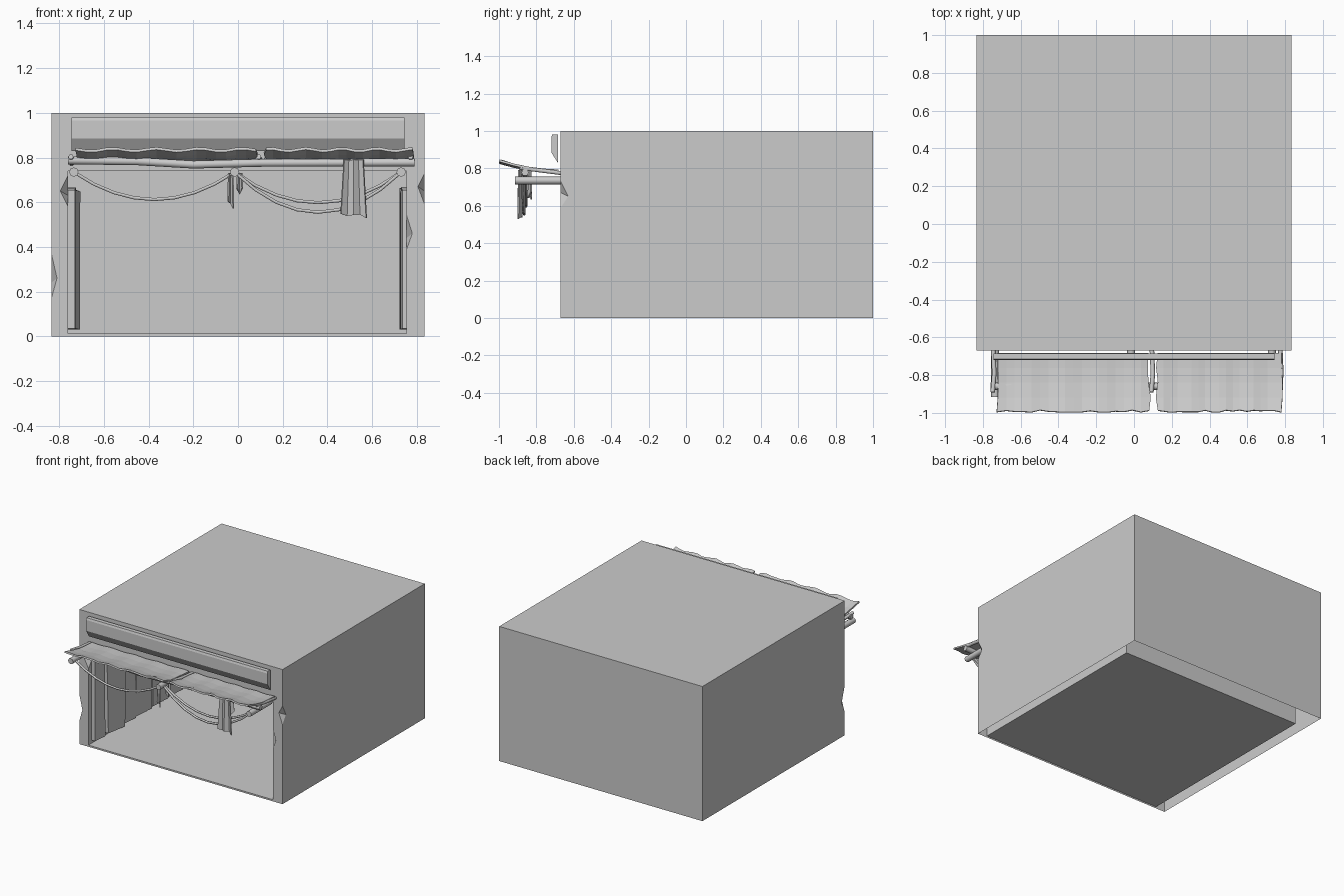
import bpy, bmesh, math, random
from mathutils import Vector

if "Cube" in bpy.data.objects:
    bpy.data.objects.remove(bpy.data.objects["Cube"])

random.seed(4)
F, B, RB = -0.67, 1.0, 0.82          # front plane, back plane, room back
FLOOR, CEIL, XL, XR = 0.012, 0.74, -0.76, 0.755


def finish(bm, name, thick=0):
    bmesh.ops.remove_doubles(bm, verts=bm.verts, dist=1e-4)
    bmesh.ops.recalc_face_normals(bm, faces=bm.faces)
    me = bpy.data.meshes.new(name)
    bm.to_mesh(me)
    bm.free()
    ob = bpy.data.objects.new(name, me)
    bpy.context.collection.objects.link(ob)
    if thick:
        m = ob.modifiers.new("thickness", 'SOLIDIFY')
        m.thickness, m.offset = thick, 0
    return ob


def face(bm, pts):
    return bm.faces.new([bm.verts.new(p) for p in pts])


def prism(name, profile, place):
    """Closed solid from a 2D profile; place(u, v, end) gives the 3D point."""
    bm = bmesh.new()
    ends = [[place(u, v, e) for u, v in profile] for e in (0, 1)]
    face(bm, ends[0])
    face(bm, ends[1])
    n = len(profile)
    for i in range(n):
        j = (i + 1) % n
        face(bm, [ends[0][i], ends[0][j], ends[1][j], ends[1][i]])
    return finish(bm, name)


def tube(name, pts, r, res=1):
    cu = bpy.data.curves.new(name, 'CURVE')
    cu.dimensions, cu.bevel_depth, cu.bevel_resolution = '3D', r, res
    cu.use_fill_caps = True
    sp = cu.splines.new('POLY')
    sp.points.add(len(pts) - 1)
    for p, co in zip(sp.points, pts):
        p.co = (*co, 1)
    ob = bpy.data.objects.new(name, cu)
    bpy.context.collection.objects.link(ob)
    return ob


# Building shell: hollow room in an open-bottomed box, with chipped corners
bm = bmesh.new()


def jamb(xo, xi, outer, inner):
    """Pier beside the opening; a chip is (x_peak, [(z_low, z_peak, z_high)])."""
    front_edges = []
    for x, depth, z0, z1, chip in ((xo, B, 0, 1, outer), (xi, RB, FLOOR, CEIL, inner)):
        px, zs = chip
        front, side = [], []
        for a, m, b in zs:
            front += [(x, F, a), (px, F, m), (x, F, b)]
            q = (x, F + 0.04, m - 0.02)
            side += [(x, F, a), q, (x, F, b)]
            face(bm, [(x, F, a), (px, F, m), q])
            face(bm, [(x, F, b), (px, F, m), q])
        face(bm, [(x, F, z0)] + side + [(x, F, z1), (x, depth, z1), (x, depth, z0)])
        front_edges.append(front)
    o, i = front_edges
    face(bm, [(xo, F, 0)] + o + [(xo, F, 1), (xi, F, 1), (xi, F, CEIL)] + i[::-1]
         + [(xi, F, FLOOR), (xi, F, 0)])


jamb(-0.835, XL, (-0.81, [(0.17, 0.26, 0.37)]), (-0.795, [(0.58, 0.65, 0.72)]))
jamb(0.835, XR, (0.805, [(0.59, 0.67, 0.73)]), (0.78, [(0.39, 0.46, 0.54)]))


def rect(x0, x1, y0, y1, z0, z1):
    if z0 == z1:
        face(bm, [(x0, y0, z0), (x1, y0, z0), (x1, y1, z0), (x0, y1, z0)])
    else:
        face(bm, [(x0, y0, z0), (x1, y0, z0), (x1, y0, z1), (x0, y0, z1)])


rect(XL, XR, F, F, CEIL, 1)
rect(XL, XR, F, F, 0, FLOOR)
rect(-0.835, 0.835, F, B, 1, 1)
rect(-0.835, 0.835, B, B, 0, 1)
rect(XL, XR, F, RB, FLOOR, FLOOR)
rect(XL, XR, F, RB, CEIL, CEIL)
rect(XL, XR, RB, RB, FLOOR, CEIL)
finish(bm, "building_shell")

# Board over the opening with a slanted lower edge
prism("header_board", [(-0.685, 0.98), (-0.715, 0.98), (-0.72, 0.965), (-0.72, 0.885), (-0.685, 0.83)],
      lambda u, v, e: (-0.745 + 1.49 * e, u, v))

# Worn boards lining the side walls
for side, wall, reach, thick in (("left", XL, 0.03, 0.03), ("right", XR, -0.012, -0.02)):
    y = -0.63
    for k in range(8):
        w = random.uniform(0.1, 0.19)
        tilt = random.uniform(0, reach)
        j = [random.uniform(-0.015, 0.015) for _ in range(4)]
        prof = [(y + j[0], 0.035), (y + w + j[1], 0.03), (y + w + j[2], 0.655 + j[3]), (y + j[3], 0.655)]
        prism(f"{side}_wall_board_{k}", prof,
              lambda u, v, e: (wall + e * (thick + tilt * (u - y) / w), u, v))
        y += w + 0.02

# Cloth awning in two wavy sheets
for name, x0, x1 in (("awning_left", -0.72, 0.08), ("awning_right", 0.12, 0.78)):
    bm = bmesh.new()
    nx, ny = 18, 4
    rows = []
    for j in range(ny + 1):
        t = j / ny
        row = []
        for i in range(nx + 1):
            s = i / nx
            dx = random.uniform(-0.008, 0.008) if i in (0, nx) else 0
            dy = random.uniform(0, 0.012) if j == 0 else 0
            z = 0.835 - 0.05 * t - 0.012 * math.sin(math.pi * t)
            z += 0.006 * math.sin(s * 26 + x0 * 5) * (1 - 0.5 * t)
            row.append(bm.verts.new((x0 + (x1 - x0) * s + dx, -0.998 + 0.315 * t + dy, z)))
        rows.append(row)
    for a, b in zip(rows, rows[1:]):
        for i in range(nx):
            bm.faces.new((a[i], a[i + 1], b[i + 1], b[i]))
    finish(bm, name, 0.012)

# Awning frame: bent cross pole, wall arms and rafters
tube("cross_pole", [(-0.76, -0.86, 0.787), (-0.45, -0.86, 0.783), (-0.2, -0.86, 0.768),
                    (0.1, -0.86, 0.776), (0.79, -0.86, 0.778)], 0.02)
for k, x in enumerate((-0.735, -0.015, 0.73)):
    tube(f"wall_arm_{k}", [(x, -0.665, 0.735), (x, -0.915, 0.735)], 0.021, 2)
for k, x in enumerate((-0.745, 0.095, 0.775)):
    tube(f"rafter_{k}", [(x, -0.67, 0.775), (x + 0.005, -0.79, 0.79), (x - 0.003, -0.89, 0.803)], 0.012)

# Sagging ropes between the arms
for k, (x0, x1, low) in enumerate(((-0.735, -0.015, 0.612), (-0.015, 0.73, 0.555), (-0.015, 0.73, 0.598))):
    pts = []
    for i in range(9):
        t = i / 8
        pts.append((x0 + (x1 - x0) * t, -0.875 + 0.01 * k, 0.735 - (0.735 - low) * 4 * t * (1 - t)))
    tube(f"rope_{k}", pts, 0.008)


# Folded cloths hung over the ropes and pole
def hung_cloth(name, x0, x1, y, z0, z1, folds, deep):
    bm = bmesh.new()
    top, bot = [], []
    for i in range(folds + 1):
        s = i / folds
        x = x0 + (x1 - x0) * s
        mid = (x0 + x1) / 2
        d = deep * (1 if i % 2 else -1)
        top.append(bm.verts.new((mid + (x - mid) * 0.75, y + d * 0.6, z1)))
        bot.append(bm.verts.new((x, y + d, z0 + random.uniform(0, 0.035))))
    for i in range(folds):
        bm.faces.new((top[i], top[i + 1], bot[i + 1], bot[i]))
    finish(bm, name, 0.008)


hung_cloth("hanging_cloth_front", 0.46, 0.575, -0.888, 0.52, 0.79, 4, 0.01)
hung_cloth("hanging_cloth_back", 0.475, 0.55, -0.835, 0.64, 0.79, 3, 0.008)
hung_cloth("arm_rag_front", -0.045, -0.02, -0.88, 0.57, 0.73, 2, 0.008)
hung_cloth("arm_rag_back", -0.005, 0.02, -0.835, 0.63, 0.73, 2, 0.008)
